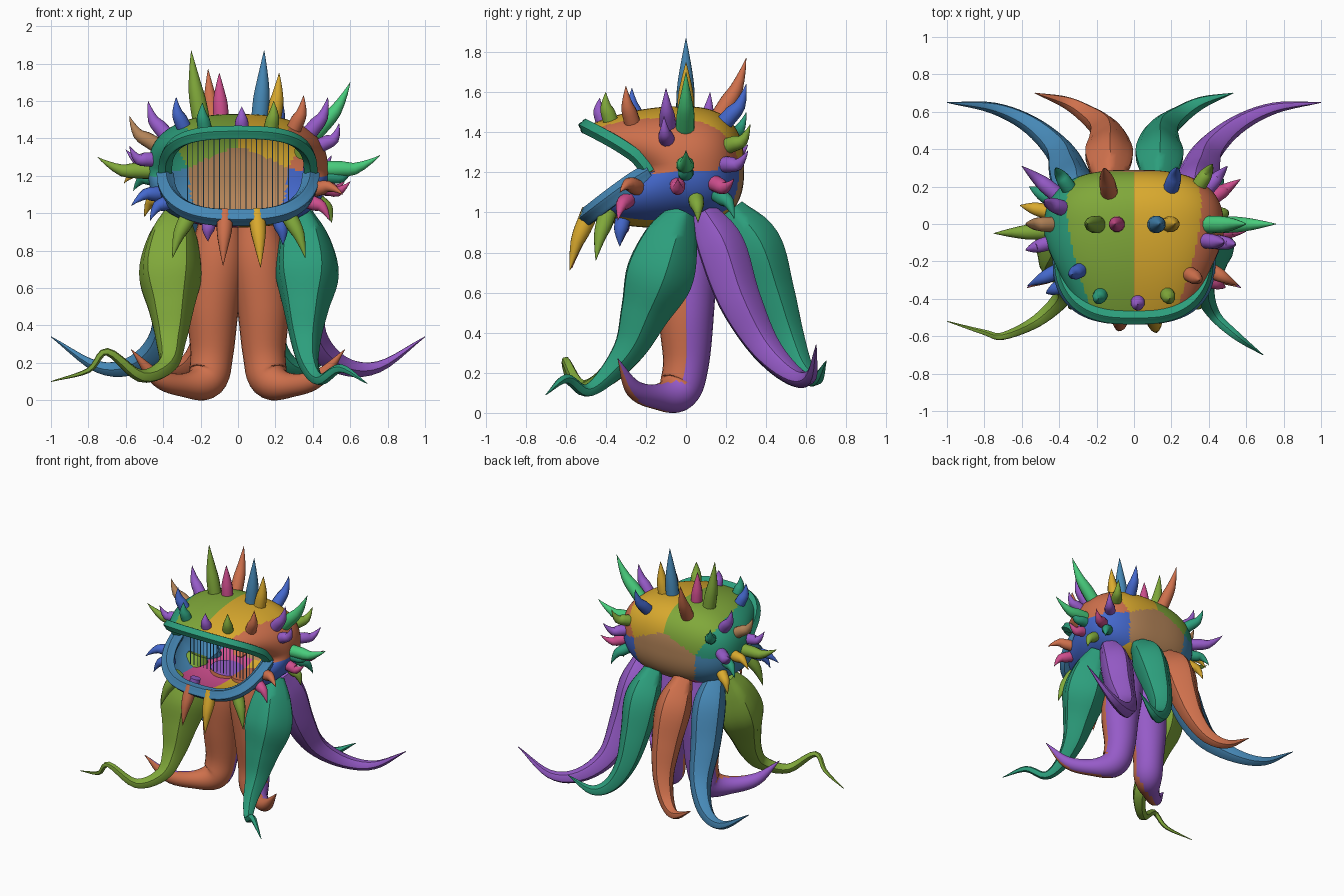
import bpy, bmesh, math
from mathutils import Vector
from mathutils.bvhtree import BVHTree

cube = bpy.data.objects.get("Cube")
if cube:
    bpy.data.objects.remove(cube, do_unlink=True)

# Palette, one material per colour
PALETTE = {
    "olive": "80A83A", "teal": "2C9E7C", "orange": "CE704C", "purple": "965BC8",
    "blue": "4468CC", "steel": "4688B6", "yellow": "DAAA2E", "pink": "CE4E8E",
    "brown": "B58559", "mint": "48CC7C"}


def linear(hex_pair):
    v = int(hex_pair, 16) / 255
    return ((v + 0.055) / 1.055) ** 2.4


MATS = {}
for name, code in PALETTE.items():
    m = bpy.data.materials.new(name)
    rgba = [linear(code[i:i + 2]) for i in (0, 2, 4)] + [1]
    m.use_nodes = True
    m.diffuse_color = rgba
    bsdf = m.node_tree.nodes["Principled BSDF"]
    bsdf.inputs["Base Color"].default_value = rgba
    bsdf.inputs["Roughness"].default_value = 0.6
    MATS[name] = m


def finish(bm, name, colours, rule=None, angle=40):
    """Turn a bmesh into a smooth object, colouring faces by an optional rule."""
    bm.normal_update()
    if rule:
        for f in bm.faces:
            f.material_index = colours.index(rule(f))
    mesh = bpy.data.meshes.new(name)
    bm.to_mesh(mesh)
    bm.free()
    ob = bpy.data.objects.new(name, mesh)
    bpy.context.collection.objects.link(ob)
    for c in colours:
        mesh.materials.append(MATS[c])
    bpy.ops.object.select_all(action='DESELECT')
    ob.select_set(True)
    bpy.context.view_layer.objects.active = ob
    bpy.ops.object.shade_smooth_by_angle(angle=math.radians(angle))
    return ob


def smooth_path(points, steps):
    """Catmull-Rom interpolation of (x, y, z, radius) points."""
    p = [Vector(q) for q in points]
    p = [p[0] * 2 - p[1]] + p + [p[-1] * 2 - p[-2]]
    out = []
    for a, b, c, d in zip(p, p[1:], p[2:], p[3:]):
        for i in range(steps):
            t = i / steps
            out.append((b * 2 + (c - a) * t + (a * 2 - b * 5 + c * 4 - d) * t ** 2
                        + (b * 3 - a - c * 3 + d) * t ** 3) / 2)
    return out + [p[-2]]


def tube(name, points, colours, sides=10, steps=4, ridge=0, rule=None):
    """Sweep a round or ridged section of changing radius along a path."""
    path = smooth_path(points, steps)
    bm = bmesh.new()
    rings, side = [], None
    for i, p in enumerate(path):
        ahead, back = path[min(i + 1, len(path) - 1)], path[max(i - 1, 0)]
        t = (ahead - back).to_3d().normalized()
        if side is None:
            side = t.orthogonal()
        side = (side - t * side.dot(t)).normalized()
        up = t.cross(side)
        ring = []
        for k in range(sides):
            a = math.tau * k / sides
            r = max(p.w, 0.001) * (1 + ridge * math.cos(5 * a))
            ring.append(bm.verts.new(p.to_3d() + (side * math.cos(a) + up * math.sin(a)) * r))
        rings.append(ring)
    for r0, r1 in zip(rings, rings[1:]):
        for k in range(sides):
            n = (k + 1) % sides
            bm.faces.new((r0[k], r0[n], r1[n], r1[k]))
    bm.faces.new(rings[0][::-1])
    bm.faces.new(rings[-1])
    return finish(bm, name, colours, rule)


def spow(v, e):
    return math.copysign(abs(v) ** e, v)


# Mouth rim: arched upper lip, rounder drooping lower lip
def rim(a):
    c, s = spow(math.cos(a), 0.7), math.sin(a)
    if s > 0:
        return Vector((0.39 * c, -0.18 - 0.32 * s ** 0.9, 1.2 + 0.23 * s ** 0.6))
    return Vector((0.39 * c, -0.18 - 0.31 * abs(s) ** 0.8, 1.2 - 0.22 * abs(s) ** 0.9))


# Widest section of the head, by angle
def waist(a):
    c, s = spow(math.cos(a), 0.8), spow(math.sin(a), 0.8)
    return Vector((0.48 * c, -0.03, 1.23 + 0.3 * s))


# Head shell: round back, sweeping forward to the open mouth, patched in colours
bm = bmesh.new()
AROUND, HALF = 160, 30
rows = []
for j in range(1, 2 * HALF + 1):
    row = []
    for k in range(AROUND):
        a = math.tau * k / AROUND
        w = waist(a)
        if j <= HALF:
            q = j / HALF * math.pi / 2
            e = math.sin(q) ** 0.75
            co = Vector((w.x * e, w.y + 0.32 * max(math.cos(q), 0) ** 0.75, 1.22 + (w.z - 1.22) * e))
        else:
            t = (j - HALF) / HALF
            bulge = 0.1 * t * (1 - t)
            co = w.lerp(rim(a), t) + Vector((math.cos(a), 0, math.sin(a))) * bulge
        row.append(bm.verts.new(co))
    rows.append(row)
for r0, r1 in zip(rows, rows[1:]):
    for k in range(AROUND):
        n = (k + 1) % AROUND
        bm.faces.new((r0[k], r1[k], r1[n], r0[n]))
bm.faces.new(rows[0])
bmesh.ops.recalc_face_normals(bm, faces=bm.faces)

# Each patch takes the faces nearest its centre
SEEDS = [
    ("olive", -0.2, 0.04, 1.53), ("yellow", 0.2, 0.04, 1.53),
    ("teal", -0.48, -0.02, 1.35), ("orange", 0.48, -0.02, 1.35),
    ("steel", -0.46, 0, 1.06), ("blue", 0.46, 0, 1.06),
    ("brown", 0, 0.45, 1.05), ("pink", -0.15, 0, 0.8), ("yellow", 0.15, 0, 0.8)]


def patch(face):
    c = face.calc_center_median()
    return min(SEEDS, key=lambda s: (c - Vector(s[1:])).length)[0]


bvh = BVHTree.FromBMesh(bm)
finish(bm, "head", list(PALETTE), patch, 60)

# Lips
for name, colour, start, r in (("upper_lip", "teal", 0, 0.034), ("lower_lip", "steel", math.pi, 0.044)):
    pts = [(*rim(start + math.pi * i / 20), r) for i in range(21)]
    tube(name, pts, [colour], sides=20, steps=2, ridge=0.12)

# Thin upright bars across the mouth
for i in range(20):
    x = -0.27 + 0.54 * i / 19
    tube("mouth_bar", [(x, -0.2, 1.01, 0.003), (x, -0.2, 1.45, 0.003)], ["steel"], sides=4, steps=1)


# Spikes, each rooted on the nearest part of the head and hooked at the tip
def spike(colour, x, y, z):
    tip = Vector((x, y, z))
    hook = Vector((0, 0, 0.07 if z > 1.16 else -0.06))
    base = bvh.find_nearest(tip - hook)[0]
    out = (tip - hook - base).normalized()
    size = (tip - base).length
    r = 0.034 + 0.04 * size
    mid = base + out * size * 0.5
    near = mid.lerp(tip, 0.55) + out * size * 0.04
    tube("spike", [(*(base - out * 0.03), r), (*base.lerp(mid, 0.5), r * 0.95),
                   (*mid, r * 0.72), (*near, r * 0.3), (*tip, 0.001)], [colour], sides=12, steps=2)


SPIKES = [
    # crown
    ("olive", -0.25, 0, 1.87), ("pink", -0.1, 0, 1.75), ("steel", 0.14, 0, 1.87),
    ("yellow", 0.22, 0, 1.75), ("orange", -0.16, 0.3, 1.77), ("blue", 0.23, 0.3, 1.64),
    ("blue", -0.33, -0.27, 1.62), ("teal", -0.19, -0.4, 1.59), ("purple", 0.02, -0.43, 1.57),
    ("olive", 0.19, -0.4, 1.6), ("orange", 0.35, -0.3, 1.63),
    # upper sides
    ("purple", -0.48, 0.12, 1.6), ("mint", 0.6, 0, 1.7), ("purple", 0.48, -0.1, 1.62),
    ("brown", -0.58, 0, 1.52), ("teal", -0.42, 0.3, 1.5), ("olive", 0.42, 0.32, 1.44),
    ("purple", -0.58, -0.14, 1.36), ("purple", 0.54, -0.11, 1.48),
    # middle
    ("olive", -0.75, -0.05, 1.3), ("mint", 0.76, 0, 1.31), ("purple", -0.6, 0.31, 1.34),
    ("purple", 0.5, 0.31, 1.31), ("yellow", -0.61, 0.1, 1.16), ("pink", 0.57, 0.24, 1.17),
    ("teal", 0.62, 0, 1.26), ("teal", -0.56, 0.2, 1.12), ("pink", 0.6, -0.04, 1.17),
    # lower sides and chin
    ("blue", -0.57, -0.33, 1.04), ("blue", -0.47, -0.37, 0.96), ("pink", 0.49, -0.34, 0.96),
    ("orange", 0.56, -0.33, 1.1), ("teal", 0.48, 0.24, 0.97), ("olive", 0.5, 0.06, 0.95),
    ("yellow", -0.5, 0.2, 0.98), ("olive", -0.35, -0.45, 0.76), ("orange", -0.08, -0.57, 0.72),
    ("yellow", 0.12, -0.58, 0.71), ("olive", 0.36, -0.45, 0.76), ("purple", -0.16, -0.32, 0.85),
    ("blue", 0.24, -0.33, 0.83)]
for s in SPIKES:
    spike(*s)

# Paired tentacles, mirrored; the front pair has its own tips
FRONT = [(0.33, -0.02, 1, 0.07), (0.35, -0.08, 0.86, 0.135), (0.365, -0.14, 0.68, 0.165),
         (0.36, -0.21, 0.5, 0.12), (0.36, -0.28, 0.33, 0.08), (0.38, -0.39, 0.19, 0.05)]
LEFT_TIP = [(0.44, -0.5, 0.11, 0.03), (0.55, -0.6, 0.17, 0.022), (0.69, -0.7, 0.09, 0.002)]
RIGHT_TIP = [(0.52, -0.52, 0.13, 0.033), (0.7, -0.6, 0.26, 0.02), (0.8, -0.58, 0.16, 0.014),
             (1, -0.52, 0.1, 0.002)]
OUTER = [(0.31, 0.08, 1, 0.07), (0.32, 0.17, 0.83, 0.115), (0.35, 0.26, 0.57, 0.105),
         (0.4, 0.39, 0.33, 0.075), (0.55, 0.53, 0.19, 0.05), (0.75, 0.62, 0.18, 0.03),
         (1, 0.65, 0.34, 0.002)]
INNER = [(0.13, 0.22, 1.01, 0.07), (0.135, 0.34, 0.84, 0.125), (0.135, 0.43, 0.6, 0.105),
         (0.16, 0.51, 0.38, 0.075), (0.24, 0.58, 0.22, 0.052), (0.36, 0.65, 0.17, 0.032),
         (0.53, 0.7, 0.26, 0.002)]
LEG = [(0.09, 0, 0.95, 0.12), (0.11, 0, 0.75, 0.15), (0.135, 0, 0.5, 0.14),
       (0.14, 0, 0.25, 0.115), (0.17, -0.04, 0.11, 0.105), (0.28, -0.14, 0.08, 0.065),
       (0.43, -0.26, 0.12, 0.045), (0.57, -0.34, 0.27, 0.002)]


def flip(points):
    return [(-x, y, z, r) for x, y, z, r in points]


def leg_side(face):
    return "orange" if face.normal.y < 0 else "purple"


for name, pts, colour in (
        ("left_front_tentacle", FRONT + LEFT_TIP, "teal"),
        ("right_front_tentacle", flip(FRONT + RIGHT_TIP), "olive"),
        ("left_outer_tentacle", OUTER, "purple"), ("right_outer_tentacle", flip(OUTER), "steel"),
        ("left_back_tentacle", INNER, "teal"), ("right_back_tentacle", flip(INNER), "orange")):
    tube(name, pts, [colour], sides=20, steps=5, ridge=0.07)

# Two thick centre legs with upturned feet
for name, pts in (("left_leg", LEG), ("right_leg", flip(LEG))):
    tube(name, pts, ["orange", "purple"], sides=24, steps=6, rule=leg_side)
